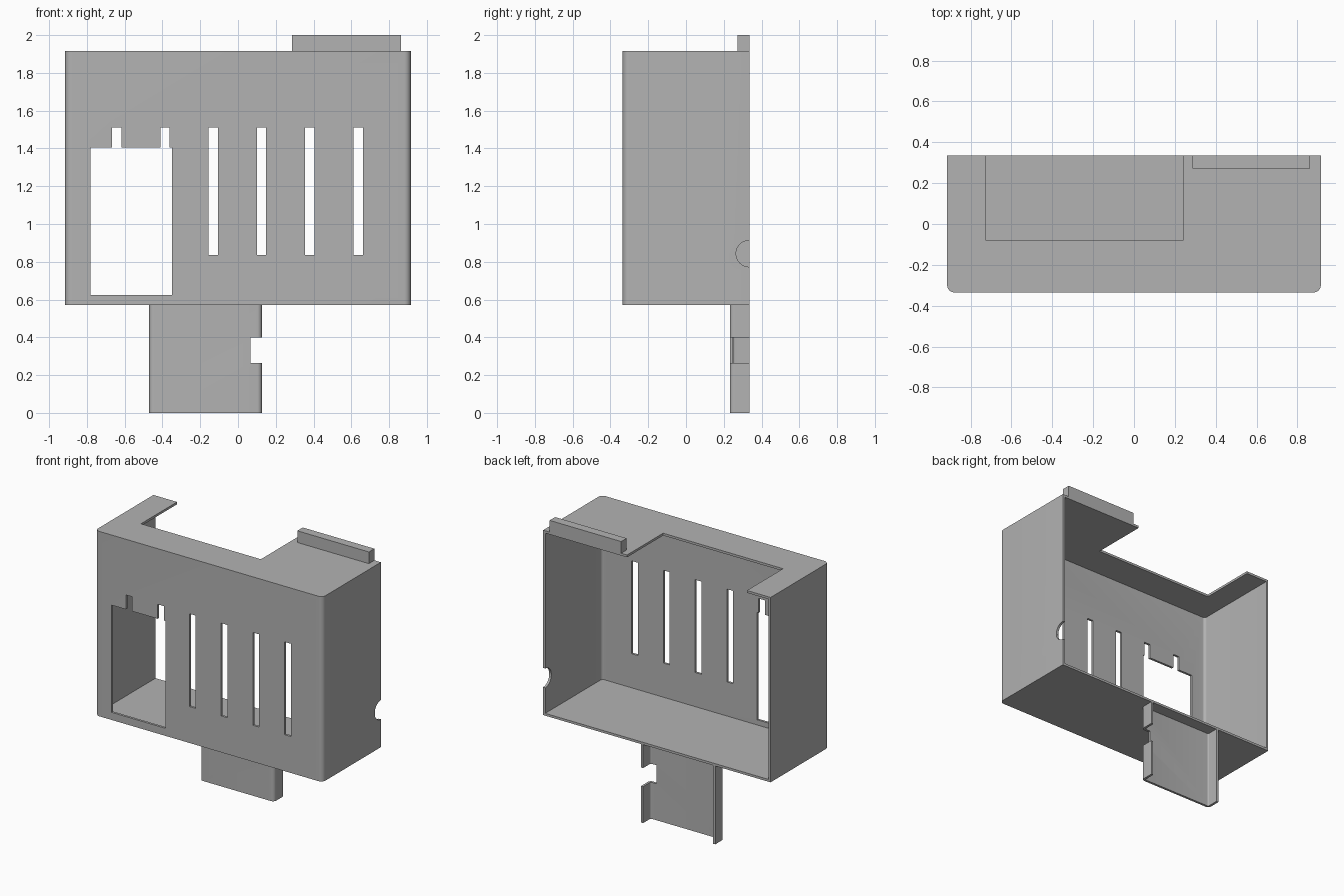
import bpy
import bmesh
import math
from mathutils import Matrix

cube = bpy.data.objects.get("Cube")
if cube:
    bpy.data.objects.remove(cube, do_unlink=True)

WALL = 0.017
BACK = 0.335
BOX_BOTTOM, BOX_TOP = 0.57, 1.915

grey = bpy.data.materials.new("plain grey")
grey.use_nodes = True
grey.diffuse_color = (0.45, 0.45, 0.45, 1)
grey.node_tree.nodes["Principled BSDF"].inputs["Base Color"].default_value = (0.45, 0.45, 0.45, 1)


def make_object(name, bm):
    bmesh.ops.recalc_face_normals(bm, faces=bm.faces)
    mesh = bpy.data.meshes.new(name)
    bm.to_mesh(mesh)
    bm.free()
    mesh.materials.append(grey)
    obj = bpy.data.objects.new(name, mesh)
    bpy.context.collection.objects.link(obj)
    return obj


def block(name, x, y, z, radius=0.0):
    """Box from min/max pairs, with its two upright front edges rounded."""
    corners = [(x[0], y[1]), (x[1], y[1])]
    if radius:
        for cx, start in ((x[1] - radius, 0), (x[0] + radius, -90)):
            for i in range(9):
                a = math.radians(start - 90 * i / 8)
                corners.append((cx + radius * math.cos(a), y[0] + radius + radius * math.sin(a)))
    else:
        corners += [(x[1], y[0]), (x[0], y[0])]
    bm = bmesh.new()
    face = bm.faces.new([bm.verts.new((px, py, z[0])) for px, py in corners])
    top = bmesh.ops.extrude_face_region(bm, geom=[face])["geom"]
    verts = [v for v in top if isinstance(v, bmesh.types.BMVert)]
    bmesh.ops.translate(bm, verts=verts, vec=(0, 0, z[1] - z[0]))
    return make_object(name, bm)


def cut(target, cutter):
    cutter.hide_render = True
    mod = target.modifiers.new("cut", "BOOLEAN")
    mod.operation = "DIFFERENCE"
    mod.solver = "EXACT"
    mod.object = cutter
    bpy.context.view_layer.objects.active = target
    bpy.ops.object.modifier_apply(modifier=mod.name)
    bpy.data.objects.remove(cutter, do_unlink=True)


def smooth(obj):
    bpy.ops.object.select_all(action="DESELECT")
    obj.select_set(True)
    bpy.context.view_layer.objects.active = obj
    bpy.ops.object.shade_smooth_by_angle(angle=math.radians(30))


# Thin-walled housing, open at the back
housing = block("housing", (-0.915, 0.915), (-BACK, BACK), (BOX_BOTTOM, BOX_TOP), 0.035)
cut(housing, block("cavity", (-0.915 + WALL, 0.915 - WALL), (-BACK + WALL, 0.5),
                   (BOX_BOTTOM + WALL, BOX_TOP - WALL), 0.02))

# Vent slots; the two on the right end above the window
for i in range(6):
    centre = -0.642 + 0.2555 * i
    cut(housing, block("slot", (centre - 0.025, centre + 0.025), (-0.5, -0.2),
                       (1.2 if i < 2 else 0.835, 1.51)))

# Front window and the notch in the roof
cut(housing, block("window", (-0.782, -0.35), (-0.5, -0.2), (0.625, 1.405)))
cut(housing, block("roof_notch", (-0.725, 0.24), (-0.08, 0.5), (1.8, 2.1)))

# Half-round cable notch in the left wall
bm = bmesh.new()
bmesh.ops.create_cone(bm, cap_ends=True, segments=32, radius1=0.07, radius2=0.07, depth=0.2,
                      matrix=Matrix.Translation((0.915, BACK, 0.843)) @ Matrix.Rotation(math.pi / 2, 4, "Y"))
cut(housing, make_object("cable_notch", bm))
smooth(housing)

# Channel-shaped bracket below
bracket = block("lower_bracket", (-0.47, 0.127), (0.232, BACK), (0, BOX_BOTTOM), 0.025)
cut(bracket, block("channel", (-0.47 + WALL, 0.127 - WALL), (0.232 + WALL, 0.5), (-0.1, 0.7), 0.01))
cut(bracket, block("side_notch", (0.065, 0.3), (0.1, 0.5), (0.265, 0.4)))
smooth(bracket)

# Raised locating bar on the roof
block("top_tab", (0.287, 0.863), (0.272, BACK), (BOX_TOP, 2.0))
